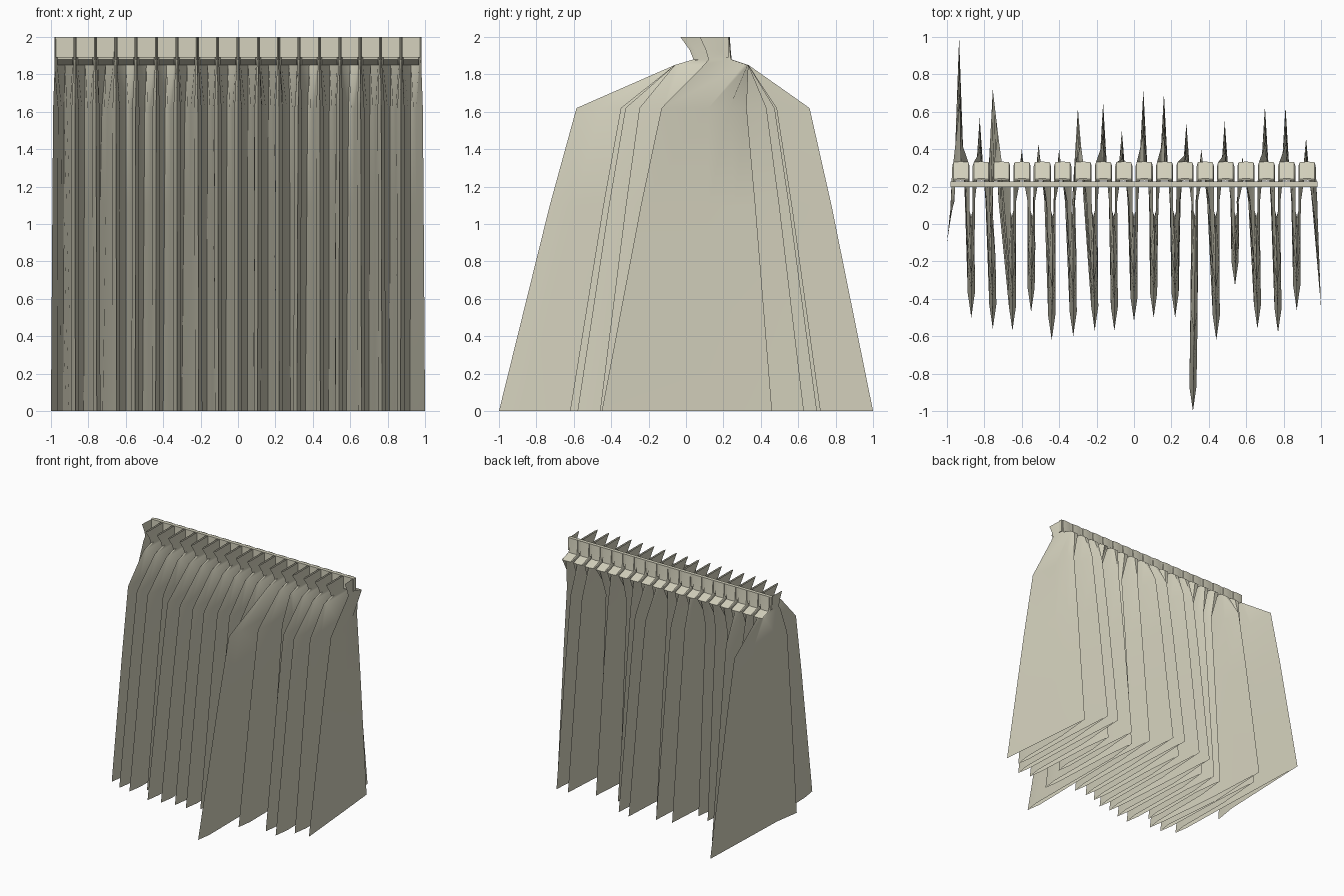
import bpy, bmesh

if "Cube" in bpy.data.objects:
    bpy.data.objects.remove(bpy.data.objects["Cube"])

# Curtain material
mat = bpy.data.materials.new("warm beige cloth")
mat.diffuse_color = (0.66, 0.64, 0.51, 1)
mat.use_nodes = True
mat.node_tree.nodes["Principled BSDF"].inputs["Base Color"].default_value = mat.diffuse_color

# Fold tips at the hem: (x, y) of the forward and backward folds
FRONT_X = [-1, -.87, -.755, -.65, -.55, -.44, -.325, -.21, -.105, 0,
           .105, .22, .315, .44, .54, .66, .77, .87, 1]
FRONT_Y = [-.10, -.50, -.56, -.57, -.47, -.62, -.60, -.57, -.57, -.52,
           -.50, -.50, -1.0, -.62, -.33, -.56, -.58, -.46, -.45]
BACK_X = [-.935, -.825, -.755, -.60, -.51, -.40, -.30, -.165, -.065,
          .05, .16, .28, .36, .485, .58, .70, .81, .92]
BACK_Y = [1.0, .57, .72, .40, .43, .40, .62, .65, .50,
          .72, .70, .54, .40, .55, .36, .63, .63, .46]
N = len(BACK_X)
PITCH = 1.96 / N


def lerp(a, b, t):
    return a + (b - a) * t


def header_row(z, front, back):
    """Pinch pleats: flat plates at the back, thin flaps at the front."""
    pts = []
    for i in range(N + 1):
        x = -.98 + PITCH * i
        if i in (0, N):
            pts.append((x, lerp(back, front, .6), z))
        else:
            pts += [(x - .008, front + .03, z), (x, front, z), (x + .008, front + .03, z)]
        if i < N:
            c = x + PITCH / 2
            for dx, dy in ((-.046, -.02), (-.04, 0), (0, .004), (.04, 0), (.046, -.02)):
                pts.append((c + dx, back + dy, z))
    return pts


def fold_row(z, t):
    """Deep loose folds; t = 1 at the hem, less higher up."""
    scale = lerp(.35, 1, t)
    pts = []
    for i in range(N + 1):
        x = lerp(-.98 + PITCH * i, FRONT_X[i], t)
        if i in (0, N):
            pts.append((x, .1 + (FRONT_Y[i] - .1) * lerp(.0, 1, t), z))
        else:
            y = .1 + (FRONT_Y[i] - .1) * scale
            pts += [(x - .019, y + .13, z), (x, y, z), (x + .019, y + .13, z)]
        if i < N:
            c = lerp(-.98 + PITCH * (i + .5), BACK_X[i], t)
            y = .1 + (BACK_Y[i] - .1) * scale
            m = lerp(.12, y, .55)
            for dx, yy in ((-.031, .12), (-.014, m), (0, y), (.014, m), (.031, .12)):
                pts.append((c + dx, yy, z))
    return pts


rows = [header_row(2.0, -.03, .23), header_row(1.93, .02, .235),
        header_row(1.88, .04, .24), header_row(1.85, -.06, .33),
        fold_row(1.62, .42), fold_row(1.1, .62), fold_row(.55, .81), fold_row(0, 1)]

# Draped cloth sheet
bm = bmesh.new()
grid = [[bm.verts.new(p) for p in row] for row in rows]
for a, b in zip(grid, grid[1:]):
    for j in range(len(a) - 1):
        bm.faces.new((a[j], b[j], b[j + 1], a[j + 1]))
mesh = bpy.data.meshes.new("curtain_cloth")
bm.to_mesh(mesh)
bm.free()
cloth = bpy.data.objects.new("curtain_cloth", mesh)
bpy.context.collection.objects.link(cloth)
mesh.materials.append(mat)
bpy.context.view_layer.objects.active = cloth
cloth.select_set(True)
bpy.ops.object.shade_smooth_by_angle(angle=0.7)

# Heading tape joining the pleats along the top
bpy.ops.mesh.primitive_cube_add(size=1, location=(0, .212, 1.945))
tape = bpy.context.object
tape.name = "heading_tape"
tape.scale = (1.96, .03, .11)
tape.data.materials.append(mat)
